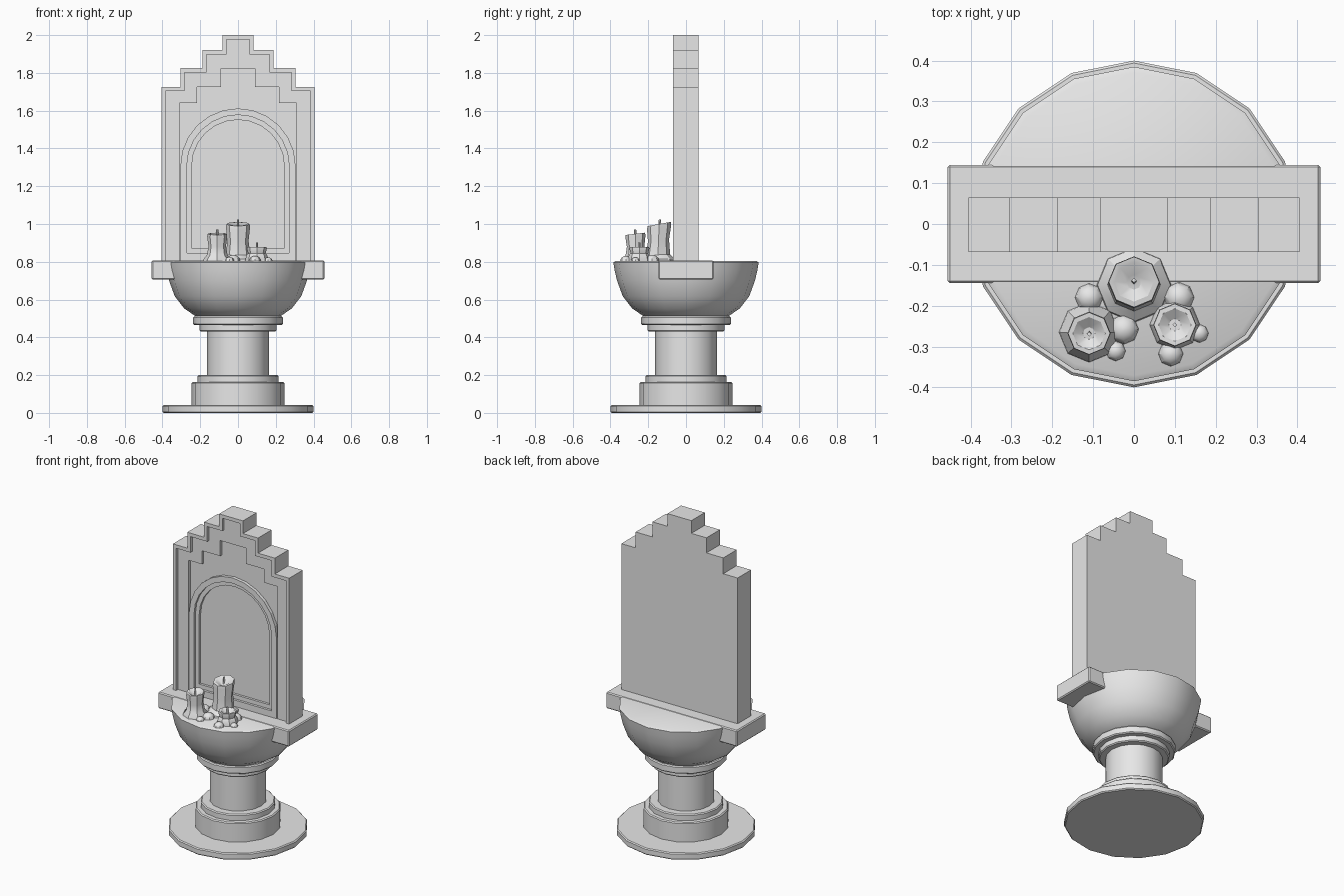
import bpy, bmesh
from math import sin, cos, pi, radians

cube = bpy.data.objects.get("Cube")
if cube:
    bpy.data.objects.remove(cube, do_unlink=True)

# One plain stone colour
stone = bpy.data.materials.new("stone grey")
stone.use_nodes = True
stone.diffuse_color = (0.8, 0.8, 0.8, 1)
stone.node_tree.nodes["Principled BSDF"].inputs["Base Color"].default_value = (0.8, 0.8, 0.8, 1)


def finish(name, bm, smooth=True):
    bmesh.ops.recalc_face_normals(bm, faces=bm.faces)
    mesh = bpy.data.meshes.new(name)
    bm.to_mesh(mesh)
    bm.free()
    mesh.materials.append(stone)
    obj = bpy.data.objects.new(name, mesh)
    bpy.context.collection.objects.link(obj)
    if smooth:
        bpy.ops.object.select_all(action='DESELECT')
        obj.select_set(True)
        bpy.context.view_layer.objects.active = obj
        bpy.ops.object.shade_smooth_by_angle(angle=radians(32))
    return obj


def lathe(name, profile, sides=16, at=(0, 0, 0), lean=0.0, tilt=0.0):
    """Spin (radius, z) pairs; lean shifts rings along y, tilt slopes them."""
    bm = bmesh.new()
    top = max(z for r, z in profile)
    rings = []
    for r, z in profile:
        ring = []
        for i in range(sides):
            a = 2 * pi * i / sides
            k = z / top
            y = r * sin(a)
            ring.append(bm.verts.new((at[0] + r * cos(a), at[1] + y + lean * k,
                                      at[2] + z + tilt * y * k)))
        rings.append(ring)
    for lo, hi in zip(rings, rings[1:]):
        for i in range(sides):
            j = (i + 1) % sides
            bm.faces.new((lo[i], lo[j], hi[j], hi[i]))
    bm.faces.new(rings[0])
    bm.faces.new(rings[-1])
    return finish(name, bm)


def disc(name, r, z0, z1, b=0.006):
    return lathe(name, [(r - b, z0), (r, z0 + b), (r, z1 - b), (r - b, z1)])


def prism(name, outline, y0, y1):
    """Extrude an (x, z) outline along y."""
    bm = bmesh.new()
    face = bm.faces.new([bm.verts.new((x, y0, z)) for x, z in outline])
    new = bmesh.ops.extrude_face_region(bm, geom=[face])["geom"]
    bmesh.ops.translate(bm, vec=(0, y1 - y0, 0),
                        verts=[v for v in new if isinstance(v, bmesh.types.BMVert)])
    return finish(name, bm, smooth=False)


def carve(obj, outline, y):
    """Recess the front of obj to depth y inside the outline."""
    cutter = prism("cutter", outline, -0.3, y)
    cutter.hide_render = True
    mod = obj.modifiers.new("recess", 'BOOLEAN')
    mod.operation, mod.solver, mod.object = 'DIFFERENCE', 'EXACT', cutter
    graph = bpy.context.evaluated_depsgraph_get()
    mesh = bpy.data.meshes.new_from_object(obj.evaluated_get(graph))
    obj.modifiers.clear()
    obj.data = mesh
    bpy.data.objects.remove(cutter, do_unlink=True)


def stepped(steps, bottom):
    """Symmetric stepped outline from (half width, top) pairs, widest first."""
    half = [(steps[0][0], bottom)]
    for i, (x, z) in enumerate(steps):
        half.append((x, z))
        if i + 1 < len(steps):
            half.append((steps[i + 1][0], z))
    return half + [(-x, z) for x, z in reversed(half)]


def arch(r, bottom, spring=1.307, n=12):
    curve = [(r * cos(pi * i / n), spring + r * sin(pi * i / n)) for i in range(n + 1)]
    return [(r, bottom)] + curve + [(-r, bottom)]


# Pedestal, from the floor up
disc("base_plate", 0.4, 0.0, 0.042)
disc("lower_plinth", 0.245, 0.035, 0.163)
disc("upper_plinth", 0.214, 0.155, 0.2)
lathe("column", [(0.163, 0.19), (0.163, 0.44)])
disc("lower_collar", 0.203, 0.43, 0.472)
disc("upper_collar", 0.237, 0.465, 0.512)

# Bowl with a filled top
lathe("bowl", [(0.2, 0.505), (0.225, 0.512), (0.285, 0.553), (0.335, 0.618), (0.365, 0.7),
               (0.378, 0.755), (0.385, 0.797), (0.371, 0.805)])

# Cross block forming the two side ledges
bm = bmesh.new()
bmesh.ops.create_cube(bm, size=1)
for v in bm.verts:
    v.co.x *= 0.914
    v.co.y *= 0.29
    v.co.z = v.co.z * 0.102 + 0.756
bmesh.ops.bevel(bm, geom=bm.edges[:], offset=0.006, segments=1, affect='EDGES')
finish("side_ledges", bm, smooth=False)

# Stepped back panel with nested recesses
steps = [(0.405, 1.725), (0.305, 1.825), (0.188, 1.92), (0.083, 2.0)]
panel = prism("back_panel", stepped(steps, 0.75), -0.069, 0.065)
carve(panel, stepped([(x - 0.022, z - 0.022) for x, z in steps], 0.806), -0.05)
carve(panel, stepped([(0.309, 1.64), (0.217, 1.725), (0.09, 1.823)], 0.806), -0.032)

# Arched moulding, stepping down to the niche
frame = prism("arch_frame", arch(0.305, 0.78), -0.052, -0.01)
carve(frame, arch(0.271, 0.847), -0.037)
carve(frame, arch(0.245, 0.873), -0.022)
carve(panel, arch(0.285, 0.86), -0.015)


# Candles: flared foot, narrow body, lipped top with a dished centre
def candle(name, x, y, height, body, foot, lean, tilt):
    lip = body * 1.06
    lathe(name, [(foot, 0), (foot * 0.97, 0.012), (body * 1.08, 0.034), (body * 0.93, height * 0.55),
                 (lip, height * 0.9), (lip * 0.97, height), (body * 0.8, height),
                 (body * 0.3, height - 0.018)],
          8, (x, y, 0.803), lean, tilt)
    lathe(name + "_wick", [(0.006, 0), (0.006, 0.045)], 4,
          (x, y + lean, 0.803 + height - 0.022), lean * 0.5)


candle("tall_candle", 0.0, -0.15, 0.197, 0.06, 0.092, 0.008, 0.18)
candle("middle_candle", -0.11, -0.265, 0.145, 0.05, 0.074, -0.003, 0.12)
candle("short_candle", 0.1, -0.247, 0.075, 0.05, 0.062, 0.0, 0.0)

# Wax drips pooled around the candles
for x, y, r in [(-0.11, -0.18, 0.035), (-0.025, -0.258, 0.037), (-0.045, -0.311, 0.025),
                (0.11, -0.18, 0.038), (0.16, -0.268, 0.023), (0.09, -0.318, 0.031)]:
    dome = [(r * cos(a), r * 0.9 * sin(a)) for a in (0, pi / 8, pi / 4, pi * 0.36, pi * 0.46)]
    lathe("wax_drip", dome, 8, (x, y, 0.803))
